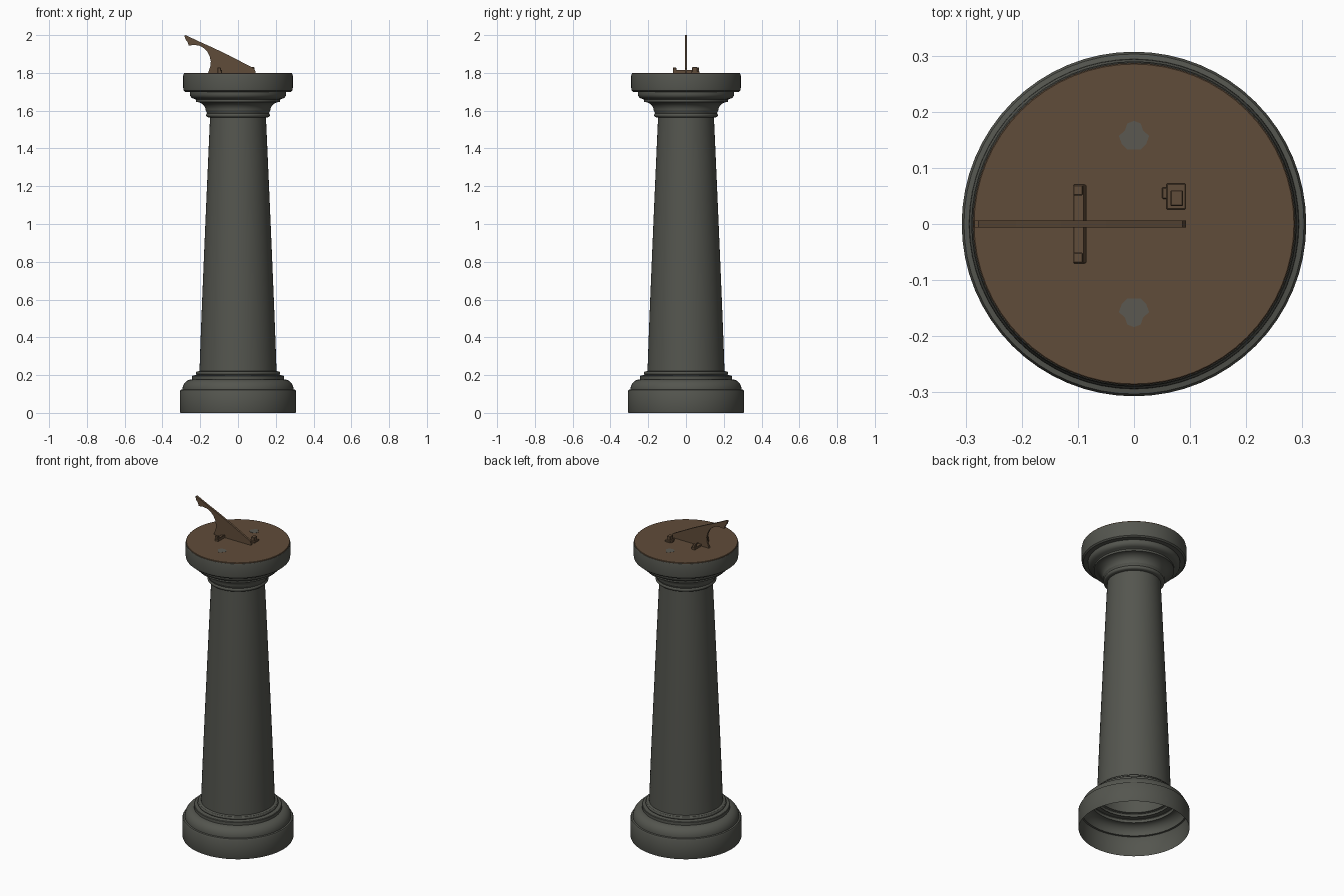
import bpy, bmesh, math

if "Cube" in bpy.data.objects:
    bpy.data.objects.remove(bpy.data.objects["Cube"])


def material(name, rgb):
    m = bpy.data.materials.new(name)
    m.diffuse_color = (*rgb, 1)
    m.use_nodes = True
    m.node_tree.nodes["Principled BSDF"].inputs["Base Color"].default_value = m.diffuse_color
    return m


STONE = material("dark grey stone", (0.089, 0.092, 0.078))
BRONZE = material("aged bronze", (0.117, 0.072, 0.041))
PATINA = material("grey patina", (0.104, 0.098, 0.082))


def finish(bm, name, mat, smooth=True):
    me = bpy.data.meshes.new(name)
    bm.to_mesh(me)
    bm.free()
    me.materials.append(mat)
    if smooth:
        me.shade_smooth()
        me.set_sharp_from_angle(angle=math.radians(32))
    ob = bpy.data.objects.new(name, me)
    bpy.context.collection.objects.link(ob)
    return ob


def lathe(name, profile, mat, n=64, cap=False):
    """Revolve (radius, height) points running upward; optional top cap."""
    bm = bmesh.new()
    rings = []
    for r, z in profile:
        rings.append([bm.verts.new((r * math.cos(2 * math.pi * i / n),
                                    r * math.sin(2 * math.pi * i / n), z)) for i in range(n)])
    for a, b in zip(rings, rings[1:]):
        for i in range(n):
            j = (i + 1) % n
            bm.faces.new((a[i], a[j], b[j], b[i]))
    if cap:
        bm.faces.new(rings[-1])
    return finish(bm, name, mat)


def arc(cx, cz, rx, rz, a0, a1, steps=7):
    out = []
    for i in range(steps + 1):
        a = math.radians(a0 + (a1 - a0) * i / steps)
        out.append((cx + rx * math.cos(a), cz + rz * math.sin(a)))
    return out


def box(name, x, y, z, mat=BRONZE, bevel=0.0015):
    bm = bmesh.new()
    bmesh.ops.create_cube(bm, size=1)
    for v in bm.verts:
        v.co = [lo + (c + 0.5) * (hi - lo) for c, (lo, hi) in zip(v.co, (x, y, z))]
    bmesh.ops.bevel(bm, geom=bm.edges[:], offset=bevel, segments=1, affect='EDGES')
    return finish(bm, name, mat, False)


def prism(name, outline, axis, lo, hi, mat):
    """Extrude a 2D outline along y (axis 1) or z (axis 2)."""
    bm = bmesh.new()
    put = (lambda a, b, t: (a, t, b)) if axis == 1 else (lambda a, b, t: (a, b, t))
    A = [bm.verts.new(put(a, b, lo)) for a, b in outline]
    B = [bm.verts.new(put(a, b, hi)) for a, b in outline]
    bm.faces.new(A)
    bm.faces.new(B)
    for i in range(len(A)):
        j = (i + 1) % len(A)
        bm.faces.new((A[i], A[j], B[j], B[i]))
    bmesh.ops.recalc_face_normals(bm, faces=bm.faces[:])
    return finish(bm, name, mat, False)


# Base: drum, rounded moulding and two small steps, open underneath
lathe("pedestal_base",
      [(0.305, 0.0), (0.307, 0.005), (0.307, 0.115), (0.303, 0.122), (0.294, 0.124)]
      + arc(0.243, 0.124, 0.051, 0.054, 8, 90)
      + [(0.243, 0.195), (0.240, 0.198), (0.226, 0.200)]
      + arc(0.214, 0.210, 0.010, 0.010, -80, 90, 5)
      + [(0.204, 0.221)], STONE)

# Tapered shaft with faint swelling
lathe("column_shaft",
      [(0.204 - 0.056 * (i / 8) ** 1.08, 0.220 + 1.345 * i / 8) for i in range(9)], STONE)

# Capital: neck ring, cove, ovolo and round slab
lathe("column_capital",
      [(0.148, 1.563)]
      + arc(0.159, 1.576, 0.010, 0.011, -90, 60, 5)
      + [(0.166, 1.592), (0.171, 1.600)]
      + arc(0.222, 1.600, 0.051, 0.046, 180, 90)
      + [(0.222, 1.658), (0.226, 1.660)]
      + arc(0.226, 1.688, 0.029, 0.026, -80, 0, 5)
      + [(0.255, 1.698), (0.280, 1.700), (0.288, 1.707), (0.290, 1.720), (0.290, 1.785),
         (0.288, 1.793), (0.283, 1.795), (0.270, 1.795)], STONE)

# Dial plate closing the top
lathe("dial_plate", [(0.287, 1.790), (0.287, 1.797), (0.285, 1.799)], BRONZE, cap=True)

# Gnomon blade with sloping edge and curved back
prism("gnomon",
      [(-0.160, 1.796), (0.091, 1.796), (0.092, 1.808), (0.086, 1.823), (-0.05, 1.894),
       (-0.13, 1.932), (-0.21, 1.968), (-0.277, 2.0), (-0.284, 1.997), (-0.278, 1.978),
       (-0.266, 1.962), (-0.261, 1.945), (-0.23, 1.948), (-0.205, 1.944), (-0.180, 1.931),
       (-0.162, 1.912), (-0.150, 1.888), (-0.144, 1.862), (-0.146, 1.838), (-0.153, 1.816)],
      1, -0.006, 0.006, BRONZE)

# Cross bracket under the blade, with a raised stud at each end
box("cross_bracket", (-0.108, -0.086), (-0.070, 0.070), (1.796, 1.811))
box("bracket_flange", (-0.090, -0.085), (-0.070, 0.070), (1.796, 1.816))
for side, s in (("left", 1), ("right", -1)):
    y = sorted((s * 0.051, s * 0.069))
    box("bracket_stud_" + side, (-0.108, -0.091), y, (1.808, 1.828))

# Loose clip beside the low end of the blade
box("clip_plate", (0.058, 0.092), (0.026, 0.072), (1.796, 1.808))
box("clip_block", (0.065, 0.087), (0.032, 0.060), (1.806, 1.830))
box("clip_tab", (0.050, 0.060), (0.045, 0.065), (1.796, 1.806))

# Two worn patina spots on the dial
for name, s in (("back_patina_spot", 1), ("front_patina_spot", -1)):
    half = [(0, 0.029), (0.012, 0.024), (0.016, 0.012), (0.027, 0.002),
            (0.022, -0.012), (0.012, -0.022), (0, -0.022)]
    pts = half + [(-x, y) for x, y in half[-2:0:-1]]
    prism(name, [(x, s * (0.155 + y)) for x, y in pts], 2, 1.797, 1.8005, PATINA)
